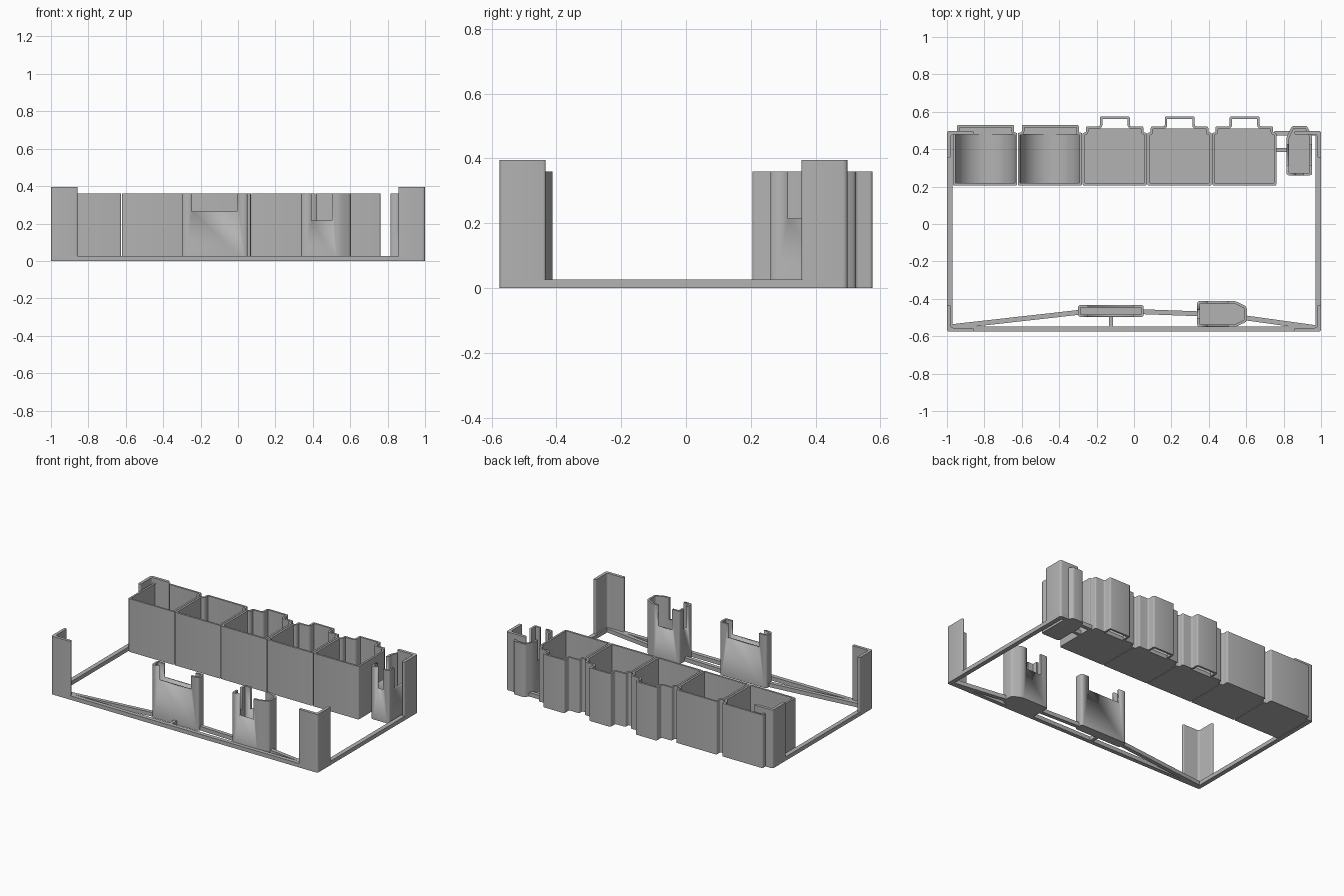
import bpy, bmesh, math
from mathutils import Vector, Matrix

if "Cube" in bpy.data.objects:
    bpy.data.objects.remove(bpy.data.objects["Cube"])

grey = bpy.data.materials.new("plain grey")
grey.diffuse_color = (0.45, 0.45, 0.45, 1)
grey.use_nodes = True
grey.node_tree.nodes["Principled BSDF"].inputs["Base Color"].default_value = grey.diffuse_color
LOW, TALL, POST = 0.027, 0.36, 0.395


def finish(name, bm):
    bmesh.ops.recalc_face_normals(bm, faces=bm.faces)
    me = bpy.data.meshes.new(name)
    bm.to_mesh(me)
    bm.free()
    me.materials.append(grey)
    ob = bpy.data.objects.new(name, me)
    bpy.context.collection.objects.link(ob)
    bpy.ops.object.select_all(action='DESELECT')
    ob.select_set(True)
    bpy.context.view_layer.objects.active = ob
    bpy.ops.object.shade_smooth_by_angle(angle=math.radians(35))
    return ob


def rounded(pts, r, seg=3):
    """Round every corner of a counter-clockwise outline."""
    out, n = [], len(pts)
    for i in range(n):
        p, a, b = Vector(pts[i]), Vector(pts[i - 1]), Vector(pts[(i + 1) % n])
        k = min(r, 0.4 * (a - p).length, 0.4 * (b - p).length)
        s, e = p + (a - p).normalized() * k, p + (b - p).normalized() * k
        for j in range(seg + 1):
            t = j / seg
            out.append(s * (1 - t) ** 2 + p * 2 * t * (1 - t) + e * t * t)
    return out


def inset(pts, t):
    out, n = [], len(pts)
    for i in range(n):
        d0 = (pts[i] - pts[i - 1]).normalized()
        d1 = (pts[(i + 1) % n] - pts[i]).normalized()
        n0, n1 = Vector((-d0.y, d0.x)), Vector((-d1.y, d1.x))
        out.append(pts[i] + (n0 + n1) * (t / (1 + n0.dot(n1))))
    return out


def prism(name, pts, z0, z1):
    bm = bmesh.new()
    lo = [bm.verts.new((p[0], p[1], z0)) for p in pts]
    hi = [bm.verts.new((p[0], p[1], z1)) for p in pts]
    bm.faces.new(lo)
    bm.faces.new(hi)
    for i in range(len(pts)):
        bm.faces.new((lo[i - 1], lo[i], hi[i], hi[i - 1]))
    return finish(name, bm)


def box(name, x0, x1, y0, y1, z0, z1):
    return prism(name, [(x0, y0), (x1, y0), (x1, y1), (x0, y1)], z0, z1)


def cup(name, corners, wall, h, r=0.01, floor=True):
    """Walled container; without a floor it is an open tube."""
    outer = rounded(corners, r)
    inner = inset(outer, wall)
    fz = LOW if floor else 0
    bm = bmesh.new()
    loops = [[bm.verts.new((p.x, p.y, z)) for p in pts]
             for pts, z in ((outer, 0), (outer, h), (inner, h), (inner, fz))]
    for k in range(3):
        a, b = loops[k], loops[k + 1]
        for i in range(len(outer)):
            bm.faces.new((a[i - 1], a[i], b[i], b[i - 1]))
    if floor:
        bm.faces.new(loops[0])
        bm.faces.new(loops[3])
    else:
        a, b = loops[3], loops[0]
        for i in range(len(outer)):
            bm.faces.new((a[i - 1], a[i], b[i], b[i - 1]))
    return finish(name, bm)


def cut(ob, *dims):
    cutter = box("cutter", *dims)
    cutter.hide_render = True
    mod = ob.modifiers.new("slot", 'BOOLEAN')
    mod.operation, mod.object, mod.solver = 'DIFFERENCE', cutter, 'EXACT'
    bpy.context.view_layer.objects.active = ob
    bpy.ops.object.modifier_apply(modifier="slot")
    bpy.data.objects.remove(cutter)


def strut(name, a, b, w=0.026):
    a, b = Vector(a), Vector(b)
    d = (b - a).normalized() * w / 2
    s = Vector((-d.y, d.x))
    prism(name, [a - s, b - s, b + s, a + s], 0, LOW)


# Base frame
box("front_rail", -0.98, 0.98, -0.575, -0.547, 0, LOW)
box("back_rail", 0.75, 0.98, 0.472, 0.498, 0, LOW)
for s, side in ((-1, "left"), (1, "right")):
    box(side + "_rail", *sorted((s * 0.97, s * 1.0)), -0.56, 0.485, 0, LOW)

# L-shaped corner posts
for sx in (-1, 1):
    for sy, y in ((1, -0.575), (-1, 0.498)):
        t, L = 0.02, 0.142
        pts = [(0, 0), (L, 0), (L, t), (t, t), (t, L), (0, L)]
        pts = [Vector((sx * (1 - px), y + sy * py)) for px, py in pts]
        if sx * sy > 0:
            pts.reverse()
        prism("corner_post", rounded(pts, 0.014), 0, POST)

# Row of five bins: two with trough floors, three with a rear channel
PITCH, WALL = 0.3465, 0.013
for i in range(5):
    x0 = -0.968 + PITCH * i
    x1, c = x0 + PITCH - 0.003, x0 + PITCH / 2
    front = [(x0, 0.205), (x1, 0.205), (x1, 0.488)]
    if i < 2:
        back = [(x1 - 0.017, 0.488), (x1 - 0.017, 0.53),
                (x0 + 0.022, 0.53), (x0 + 0.022, 0.488), (x0, 0.488)]
        cup("trough_bin", front + back, WALL, TALL)
        a, b, R = x0 + 0.008, x1 - 0.008, (x1 - x0) / 2 - WALL
        arc = [(c - R * math.cos(math.pi * k / 9),
                LOW + 0.003 + R - R * math.sin(math.pi * k / 9)) for k in range(10)]
        prof = [(a, 0.01), (b, 0.01), (b, arc[-1][1])] + arc[::-1] + [(a, arc[0][1])]
        ob = prism("trough_floor", prof, -0.48, -0.212)
        ob.data.transform(Matrix.Rotation(math.pi / 2, 4, 'X'))
    else:
        back = [(x1 - 0.018, 0.488), (x1 - 0.018, 0.522), (c + 0.08, 0.522),
                (c + 0.08, 0.575), (c - 0.08, 0.575), (c - 0.08, 0.522),
                (x0 + 0.018, 0.522), (x0 + 0.018, 0.488), (x0, 0.488)]
        cup("channel_bin", front + back, WALL, TALL, floor=False)
        box("bin_floor", x0 + 0.006, x1 - 0.006, 0.21, 0.482, 0, LOW)
        box("bin_floor_back", x0 + 0.024, x1 - 0.024, 0.482, 0.511, 0, LOW)

# Wide flat holder with a notch through both long walls
wide = cup("wide_holder", [(-0.30, -0.497), (0.052, -0.497), (0.052, -0.433),
                           (-0.30, -0.433)], 0.013, TALL, 0.016)
cut(wide, -0.245, -0.005, -0.6, -0.3, 0.265, 0.5)


# Slotted holder with a narrowed end, used twice
def slotted(name, matrix):
    pts = [(0, 0), (0.205, 0), (0.265, 0.028), (0.265, 0.108), (0.205, 0.138), (0, 0.138)]
    ob = cup(name, pts, 0.014, TALL, 0.014)
    cut(ob, 0.055, 0.165, -0.1, 0.3, 0.215, 0.5)
    cut(ob, -0.1, 0.1, 0.048, 0.09, 0.215, 0.5)
    ob.data.transform(matrix)


slotted("front_slotted_holder", Matrix.Translation((0.338, -0.55, 0)))
slotted("side_slotted_holder", Matrix.Translation((0.953, 0.26, 0))
        @ Matrix.Rotation(math.pi / 2, 4, 'Z'))

# Thin struts tying the holders to the frame
strut("strut_left", (-0.985, -0.55), (-0.29, -0.472))
strut("strut_middle", (0.045, -0.469), (0.345, -0.48))
strut("strut_right", (0.595, -0.502), (0.985, -0.556))
strut("strut_front", (-0.122, -0.55), (-0.122, -0.49), 0.022)
strut("strut_side", (0.755, 0.395), (0.82, 0.395), 0.022)
